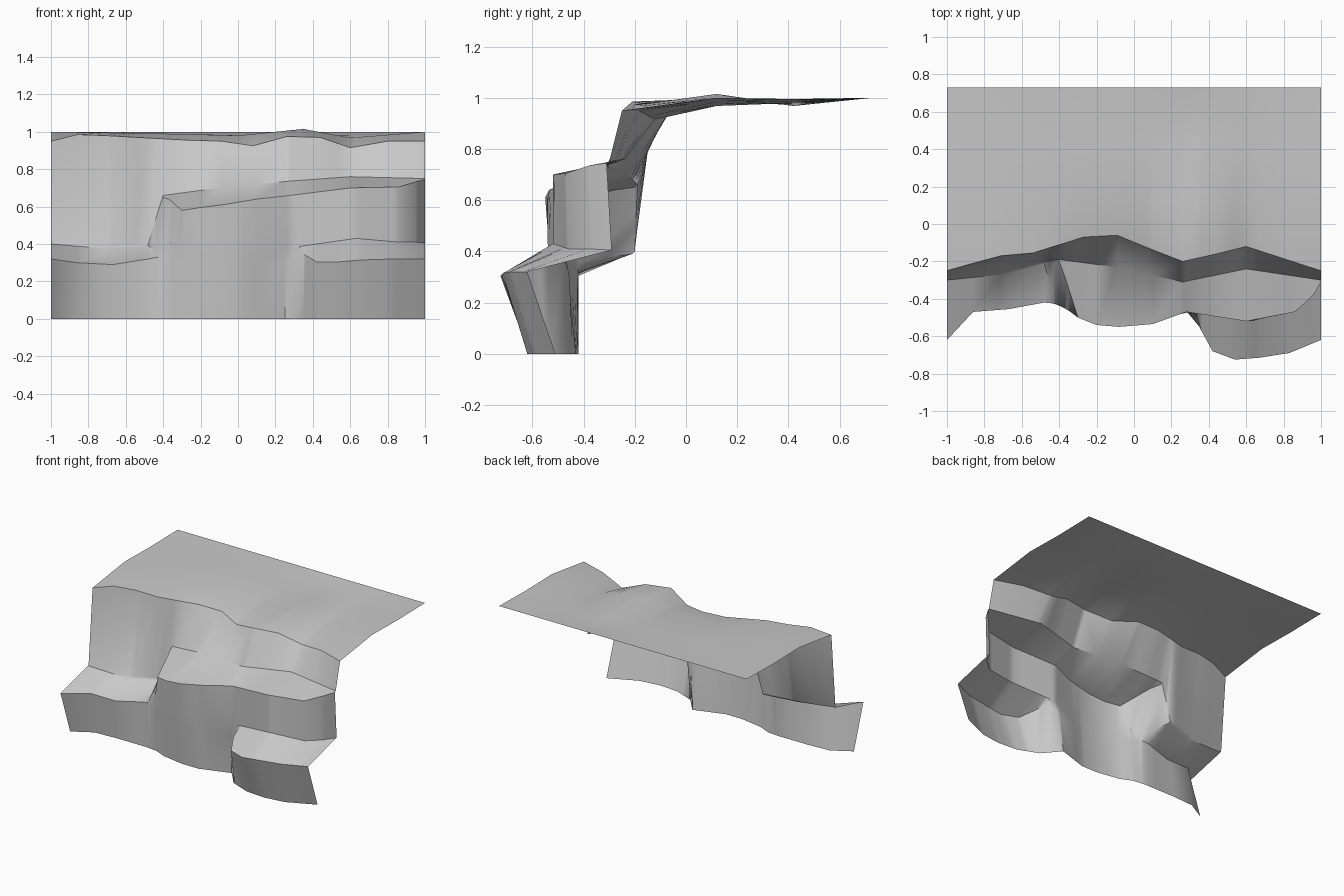
import bpy
import bmesh
import math

default_cube = bpy.data.objects.get("Cube")
if default_cube:
    bpy.data.objects.remove(default_cube, do_unlink=True)


def make_material(name, grey):
    material = bpy.data.materials.new(name)
    material.use_nodes = True
    colour = (grey, grey, grey, 1)
    material.diffuse_color = colour
    material.node_tree.nodes["Principled BSDF"].inputs["Base Color"].default_value = colour
    return material


def sample_contour(contour, x):
    """Return the point of a contour line at the given x, linearly interpolated."""
    for start, end in zip(contour, contour[1:]):
        if start[0] <= x <= end[0]:
            factor = (x - start[0]) / (end[0] - start[0])
            y = start[1] + factor * (end[1] - start[1])
            z = start[2] + factor * (end[2] - start[2])
            return (x, y, z)
    return contour[-1]


def loft_contours(name, contours, material, sharp_angle):
    """Skin an open sheet over contour lines ordered from the foot to the back."""
    stations = sorted({point[0] for contour in contours for point in contour})
    mesh = bpy.data.meshes.new(name)
    bm = bmesh.new()
    grid = [[bm.verts.new(sample_contour(contour, x)) for x in stations]
            for contour in contours]
    for lower, upper in zip(grid, grid[1:]):
        for i in range(len(stations) - 1):
            bm.faces.new((lower[i], lower[i + 1], upper[i + 1], upper[i]))
    bm.to_mesh(mesh)
    bm.free()
    mesh.materials.append(material)
    sheet = bpy.data.objects.new(name, mesh)
    bpy.context.collection.objects.link(sheet)
    bpy.ops.object.select_all(action="DESELECT")
    sheet.select_set(True)
    bpy.context.view_layer.objects.active = sheet
    bpy.ops.object.shade_smooth_by_angle(angle=math.radians(sharp_angle))
    return sheet


# Ground line of the cliff
foot_plan = [(-1, -.51), (-.86, -.43), (-.69, -.42), (-.45, -.42), (-.36, -.43),
             (-.27, -.47), (-.1, -.5), (.03, -.5), (.25, -.43), (.35, -.55),
             (.5, -.61), (.65, -.62), (.8, -.6), (1, -.51)]
foot = [(x, y, 0) for x, y in foot_plan]

# Front lip of the two low ledges, running across the central block between them
low_lip = [(-1, -.62, .32), (-.86, -.47, .3), (-.67, -.455, .29), (-.48, -.42, .32),
           (-.43, -.425, .33), (-.34, -.46, .31), (-.2, -.52, .3), (0, -.53, .3),
           (.28, -.455, .3), (.33, -.48, .36), (.36, -.57, .34), (.42, -.68, .305),
           (.54, -.725, .305), (.67, -.715, .315), (.83, -.69, .32), (1, -.62, .32)]

# Inner edge of the low ledges
ledge_back = [(-1, -.3, .4), (-.7, -.27, .375), (-.48, -.21, .39), (-.42, -.42, .36),
              (-.34, -.47, .42), (-.2, -.53, .43), (0, -.54, .43), (.3, -.47, .38),
              (.35, -.475, .39), (.63, -.52, .43), (.86, -.46, .41),
              (.95, -.38, .41), (1, -.29, .405)]

# Front lip of the central block, merging into the wall on the left
block_lip = [(-1, -.3, .41), (-.7, -.265, .385), (-.48, -.2, .4), (-.4, -.2, .65),
             (-.37, -.28, .64), (-.3, -.5, .58), (-.2, -.54, .595), (-.08, -.55, .61),
             (.1, -.535, .64), (.28, -.47, .66), (.6, -.52, .7), (.86, -.47, .705),
             (.96, -.38, .735), (1, -.31, .745)]

# Base of the upper wall
wall_base = [(-1, -.295, .42), (-.7, -.26, .39), (-.48, -.2, .41), (-.4, -.19, .66),
             (-.1, -.23, .7), (.26, -.31, .735), (.6, -.24, .76), (1, -.3, .75)]

# Rim where the upper wall meets the plateau
rim = [(-1, -.25, .95), (-.86, -.21, .985), (-.71, -.17, .98), (-.54, -.155, .97),
       (-.27, -.07, .955), (-.09, -.06, .95), (.08, -.13, .925), (.26, -.2, .975),
       (.44, -.16, .97), (.6, -.12, .915), (.8, -.185, .95), (1, -.25, .95)]

# Gently rolling plateau with a straight back edge
plateau_front = [(-1, .12, 1), (-.4, .12, .99), (0, .12, .98), (.35, .12, 1.015),
                 (.6, .12, .968), (1, .12, 1)]
plateau_middle = [(-1, .42, .995), (0, .42, .985), (.3, .42, .968), (1, .42, .995)]
plateau_back = [(-1, .73, 1), (1, .73, 1)]

stone = make_material("grey stone", .58)
loft_contours("cliff_terrain",
              [foot, low_lip, ledge_back, block_lip, wall_base, rim,
               plateau_front, plateau_middle, plateau_back],
              stone, sharp_angle=40)
